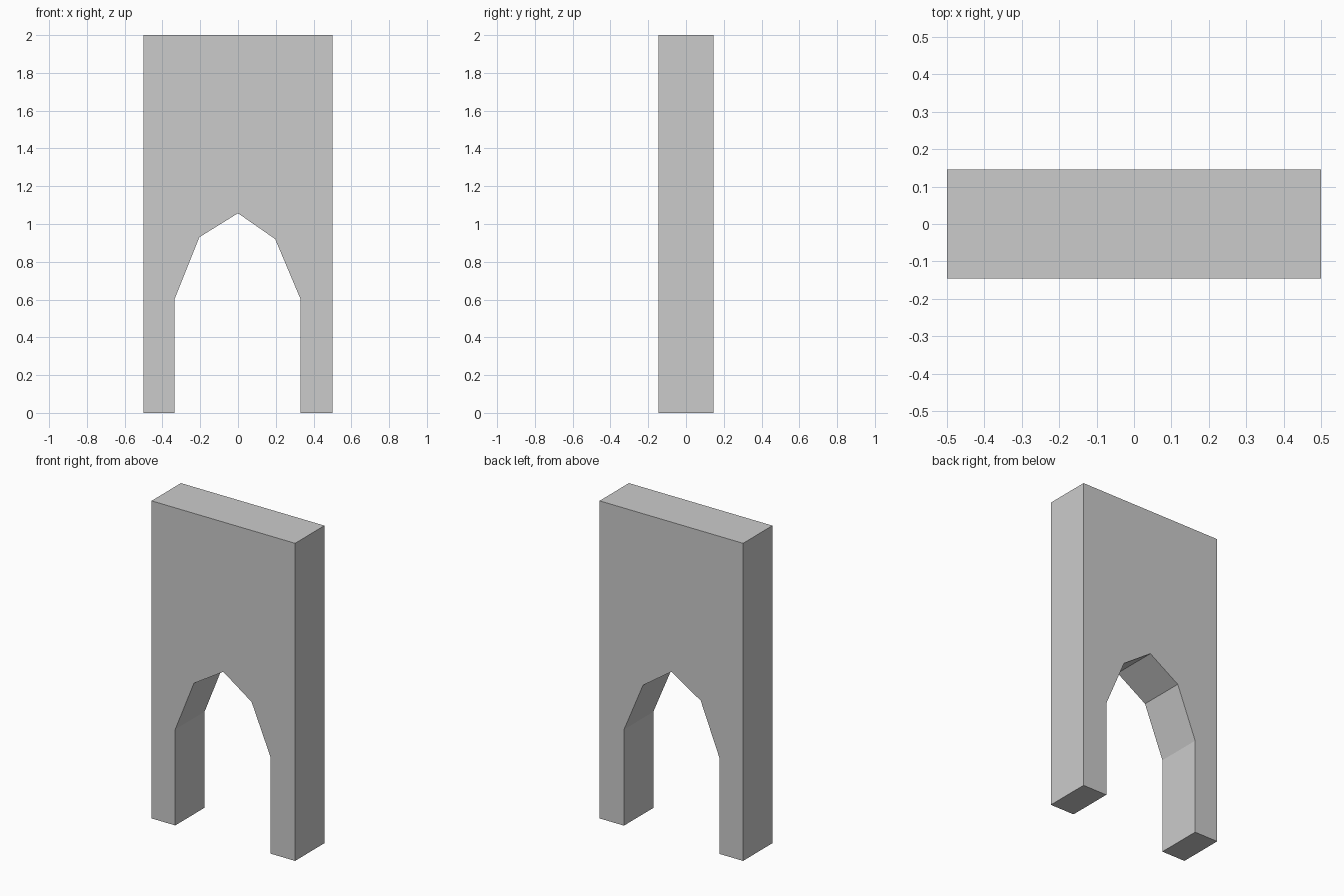
import bpy, bmesh

if "Cube" in bpy.data.objects:
    bpy.data.objects.remove(bpy.data.objects["Cube"])

HALF_DEPTH = 0.146

# Front outline: slab with a faceted pointed arch opening
outline = [
    (-0.5, 0), (-0.335, 0), (-0.335, 0.605), (-0.205, 0.93), (0, 1.057),
    (0.197, 0.92), (0.33, 0.605), (0.33, 0), (0.5, 0), (0.5, 2), (-0.5, 2),
]

# Extrude the outline from front to back
bm = bmesh.new()
front = bm.faces.new([bm.verts.new((x, -HALF_DEPTH, z)) for x, z in outline])
result = bmesh.ops.extrude_face_region(bm, geom=[front], use_keep_orig=True)
back_verts = [g for g in result["geom"] if isinstance(g, bmesh.types.BMVert)]
bmesh.ops.translate(bm, verts=back_verts, vec=(0, 2 * HALF_DEPTH, 0))
bmesh.ops.recalc_face_normals(bm, faces=bm.faces)

mesh = bpy.data.meshes.new("arched_wall")
bm.to_mesh(mesh)
bm.free()
bpy.context.collection.objects.link(bpy.data.objects.new("arched_wall", mesh))
